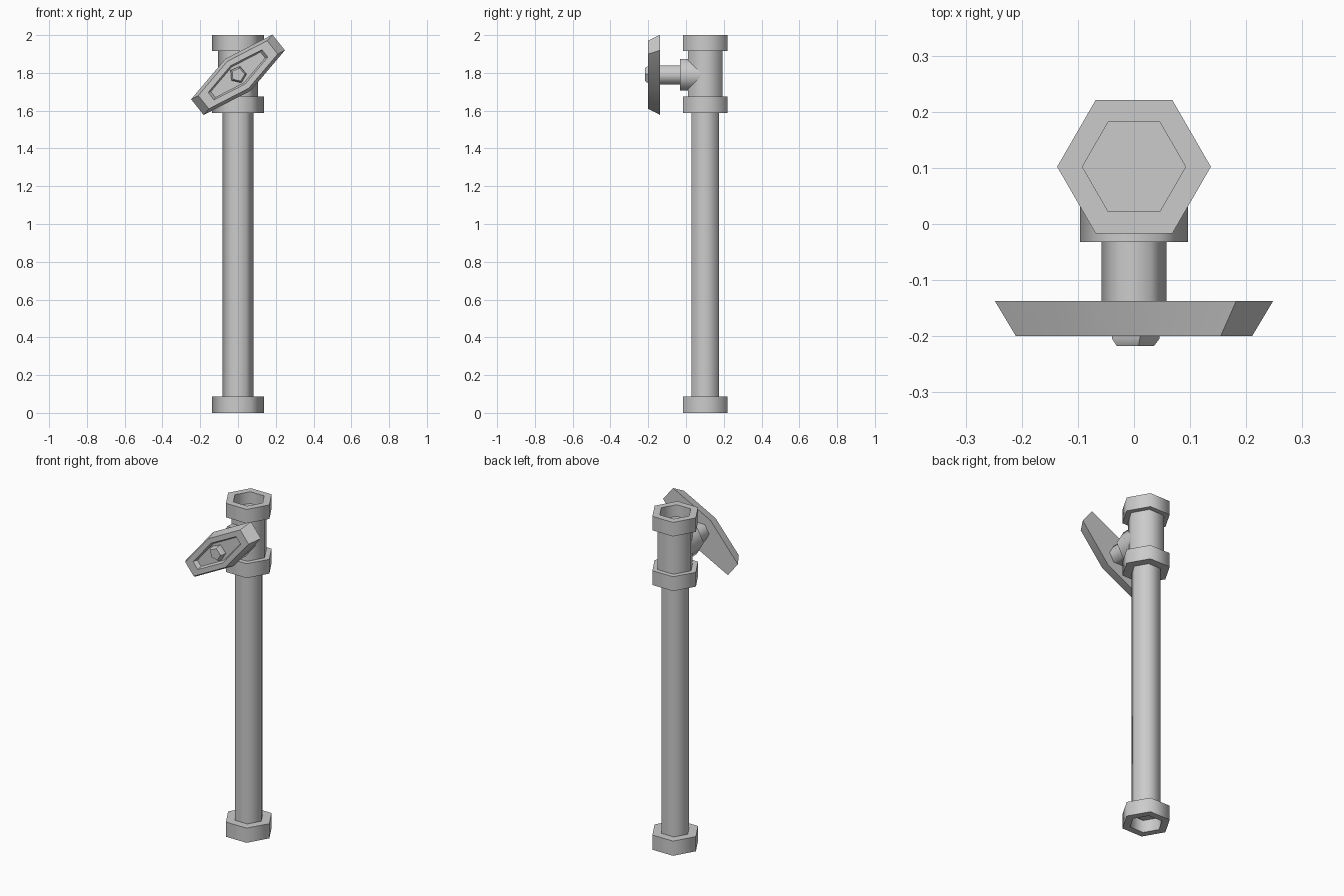
import bpy, bmesh, math
from mathutils import Vector

if "Cube" in bpy.data.objects:
    bpy.data.objects.remove(bpy.data.objects["Cube"])

PIPE_Y, VALVE_Z = 0.102, 1.79


def loft(name, rings, smooth):
    """Skin a list of matching point rings and cap both ends."""
    bm = bmesh.new()
    loops = [[bm.verts.new(p) for p in ring] for ring in rings]
    n = len(loops[0])
    for a, b in zip(loops, loops[1:]):
        for i in range(n):
            j = (i + 1) % n
            bm.faces.new((a[i], a[j], b[j], b[i]))
    bm.faces.new(loops[0])
    bm.faces.new(loops[-1])
    bmesh.ops.recalc_face_normals(bm, faces=bm.faces)
    mesh = bpy.data.meshes.new(name)
    bm.to_mesh(mesh)
    bm.free()
    obj = bpy.data.objects.new(name, mesh)
    bpy.context.collection.objects.link(obj)
    bpy.ops.object.select_all(action='DESELECT')
    obj.select_set(True)
    bpy.context.view_layer.objects.active = obj
    bpy.ops.object.shade_smooth_by_angle(angle=math.radians(smooth))
    return obj


def polygon(r, n=6, turn=0):
    return [(r * math.cos(math.radians(turn) + math.tau * i / n),
             r * math.sin(math.radians(turn) + math.tau * i / n)) for i in range(n)]


def upright(name, profile, smooth=62):
    """Hexagonal part around the pipe axis; profile is (radius, z)."""
    return loft(name, [[Vector((x, PIPE_Y + y, z)) for x, y in polygon(r)]
                       for r, z in profile], smooth)


def forward(name, sections, smooth=62):
    """Part around the valve axis; sections are (outline, y)."""
    return loft(name, [[Vector((x, y, VALVE_Z + z)) for x, z in pts]
                       for pts, y in sections], smooth)


# Pipe and valve body
upright("pipe", [(0.083, 0.07), (0.083, 1.62)])
upright("valve_body", [(0.105, 1.64), (0.105, 1.93)])

# Collars: the two end ones have an open socket
upright("bottom_collar", [(0.092, 0.075), (0.092, 0), (0.137, 0), (0.137, 0.088), (0.08, 0.088)])
upright("middle_collar", [(0.137, 1.588), (0.137, 1.674)])
upright("top_collar", [(0.08, 1.916), (0.137, 1.916), (0.137, 2.0), (0.092, 2.0), (0.092, 1.925)])

# Valve stem
forward("stem_flange", [(polygon(0.096), -0.032), (polygon(0.096), 0.1)])
forward("stem", [(polygon(0.058), -0.15), (polygon(0.058), -0.02)])


# Handle: tilted long hexagon, bevelled, with a recessed front panel
def lozenge(length, end, middle):
    c, s = math.cos(math.radians(38.5)), math.sin(math.radians(38.5))
    pts = [(length, -end), (length, end), (0, middle),
           (-length, end), (-length, -end), (0, -middle)]
    return [(c * u - s * v, s * u + c * v) for u, v in pts]


forward("handle", [(lozenge(0.275, 0.053, 0.108), -0.137),
                   (lozenge(0.233, 0.045, 0.091), -0.2),
                   (lozenge(0.182, 0.025, 0.062), -0.2),
                   (lozenge(0.168, 0.02, 0.053), -0.18)], 40)

# Five-sided bolt in the middle of the handle
forward("bolt", [(polygon(0.046, 5, 5), -0.17), (polygon(0.046, 5, 5), -0.204),
                 (polygon(0.036, 5, 5), -0.217)], 40)
